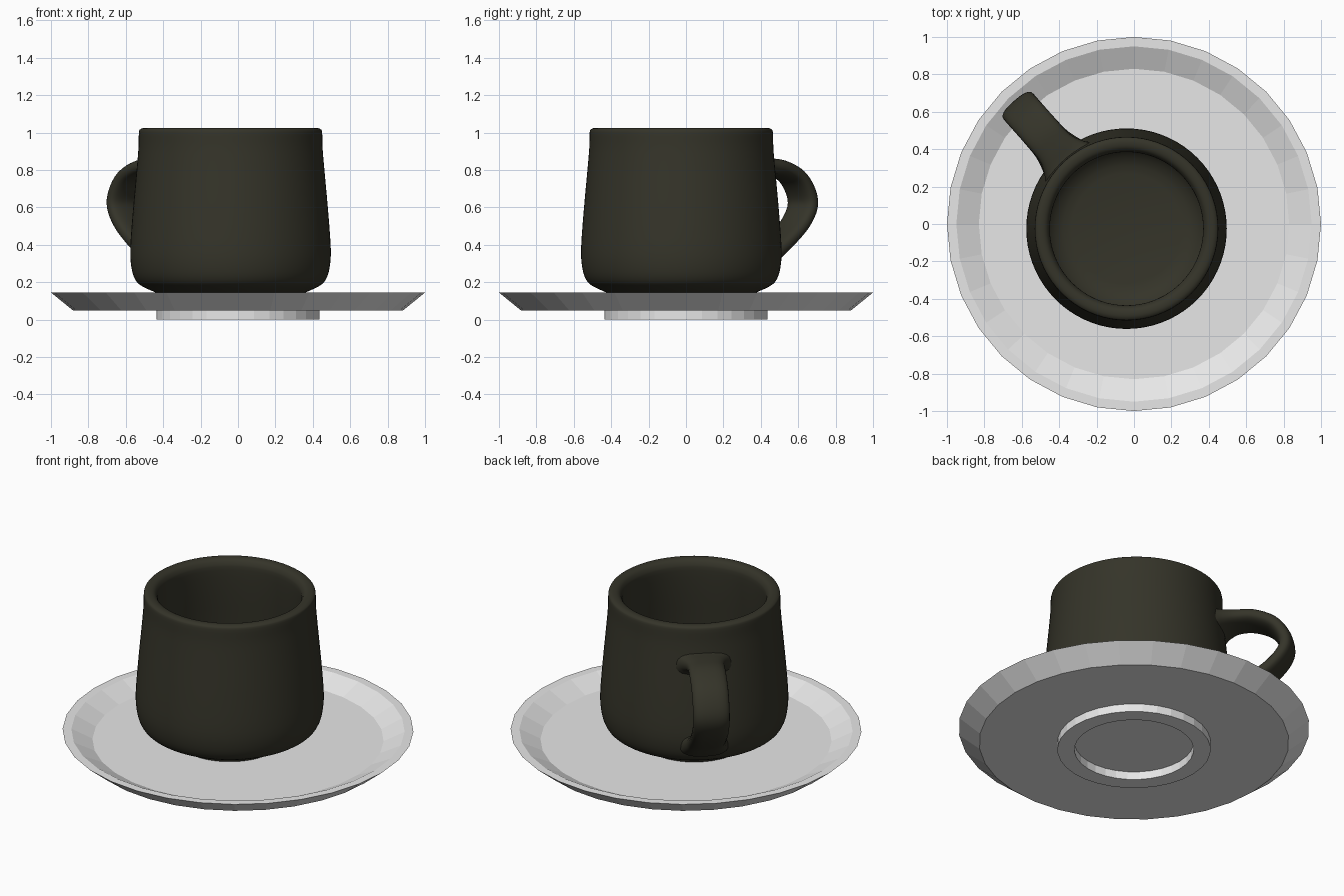
import bpy, bmesh, math
from mathutils import Vector

if "Cube" in bpy.data.objects:
    bpy.data.objects.remove(bpy.data.objects["Cube"])


def material(name, rgb):
    m = bpy.data.materials.new(name)
    m.diffuse_color = (*rgb, 1.0)
    m.use_nodes = True
    m.node_tree.nodes["Principled BSDF"].inputs["Base Color"].default_value = m.diffuse_color
    return m


def finish(name, bm, mat, smooth_angle=None):
    bmesh.ops.recalc_face_normals(bm, faces=bm.faces)
    mesh = bpy.data.meshes.new(name)
    bm.to_mesh(mesh)
    bm.free()
    mesh.materials.append(mat)
    obj = bpy.data.objects.new(name, mesh)
    bpy.context.collection.objects.link(obj)
    if smooth_angle:
        bpy.ops.object.select_all(action='DESELECT')
        obj.select_set(True)
        bpy.context.view_layer.objects.active = obj
        bpy.ops.object.shade_smooth_by_angle(angle=math.radians(smooth_angle))
    return obj


def lathe(profile, sides):
    """Spin (radius, z) points about z; points at radius 0 become poles."""
    bm = bmesh.new()
    rings = []
    for r, z in profile:
        n = 1 if r == 0 else sides
        rings.append([bm.verts.new((r * math.cos(2 * math.pi * i / sides),
                                    r * math.sin(2 * math.pi * i / sides), z))
                      for i in range(n)])
    for a, b in zip(rings, rings[1:]):
        for i in range(sides):
            j = (i + 1) % sides
            if len(a) == 1:
                bm.faces.new((a[0], b[i], b[j]))
            elif len(b) == 1:
                bm.faces.new((a[i], a[j], b[0]))
            else:
                bm.faces.new((a[i], a[j], b[j], b[i]))
    return bm


def spline(points, steps):
    """Catmull-Rom curve through tuples of any length."""
    pts = [Vector(p) for p in points]
    pts = [2 * pts[0] - pts[1]] + pts + [2 * pts[-1] - pts[-2]]
    out = []
    for p0, p1, p2, p3 in zip(pts, pts[1:], pts[2:], pts[3:]):
        for s in range(steps):
            t = s / steps
            out.append(0.5 * (2 * p1 + (p2 - p0) * t
                              + (2 * p0 - 5 * p1 + 4 * p2 - p3) * t ** 2
                              + (3 * p1 - p0 - 3 * p2 + p3) * t ** 3))
    return out + [pts[-2]]


white = material("pale_ceramic", (0.8, 0.8, 0.8))
olive = material("dark_olive_glaze", (0.035, 0.034, 0.022))
CUP = (-0.04, -0.025, 0)

# Saucer: faceted dish with a foot ring
finish("saucer", lathe([(0, 0.05), (0.34, 0.05), (0.34, 0), (0.437, 0),
                        (0.437, 0.05), (0.883, 0.05), (1, 0.145),
                        (0.95, 0.145), (0.83, 0.085), (0, 0.085)], 32), white)

# Cup body: foot, rounded belly, tapering wall, rounded lip, hollow inside
outer = [(0.40, 0.145), (0.475, 0.18), (0.51, 0.215), (0.53, 0.28),
         (0.536, 0.38), (0.522, 0.58), (0.502, 0.80), (0.492, 0.92),
         (0.49, 1.0), (0.482, 1.018), (0.462, 1.025)]
inner = [(0.435, 1.02), (0.417, 1.0), (0.41, 0.96), (0.42, 0.80),
         (0.445, 0.55), (0.452, 0.36), (0.42, 0.25), (0.36, 0.195),
         (0.295, 0.175)]
wall = [tuple(p) for p in spline(outer + inner, 3)]
cup = finish("cup_body", lathe([(0, 0.086), (0.30, 0.086), (0.31, 0.11)]
                               + wall + [(0, 0.175)], 72), olive, 40)
cup.location = CUP

# Handle: flattened oval swept along a loop (radius, z, half width, half thickness)
path = spline([(0.46, 0.79, 0.17, 0.085), (0.51, 0.805, 0.135, 0.058),
               (0.58, 0.817, 0.108, 0.045), (0.68, 0.813, 0.105, 0.043),
               (0.79, 0.765, 0.105, 0.042), (0.855, 0.68, 0.105, 0.042),
               (0.865, 0.60, 0.105, 0.042), (0.81, 0.51, 0.105, 0.042),
               (0.72, 0.43, 0.105, 0.043), (0.62, 0.36, 0.108, 0.046),
               (0.56, 0.32, 0.12, 0.055), (0.50, 0.29, 0.14, 0.07)], 4)
bm = bmesh.new()
rings = []
N = 24
for k, p in enumerate(path):
    d = path[min(k + 1, len(path) - 1)] - path[max(k - 1, 0)]
    d = Vector((d[0], d[1])).normalized()
    ring = []
    for i in range(N):
        a = 2 * math.pi * i / N
        c, s = math.cos(a), math.sin(a)
        w = p[2] * math.copysign(abs(c) ** 0.75, c)
        t = p[3] * math.copysign(abs(s) ** 0.75, s)
        ring.append(bm.verts.new((p[0] - d.y * t, w, p[1] + d.x * t)))
    rings.append(ring)
for a, b in zip(rings, rings[1:]):
    for i in range(N):
        j = (i + 1) % N
        bm.faces.new((a[i], a[j], b[j], b[i]))
bm.faces.new(rings[0])
bm.faces.new(rings[-1])
handle = finish("cup_handle", bm, olive, 50)
handle.location = CUP
handle.rotation_euler.z = math.radians(131.5)
